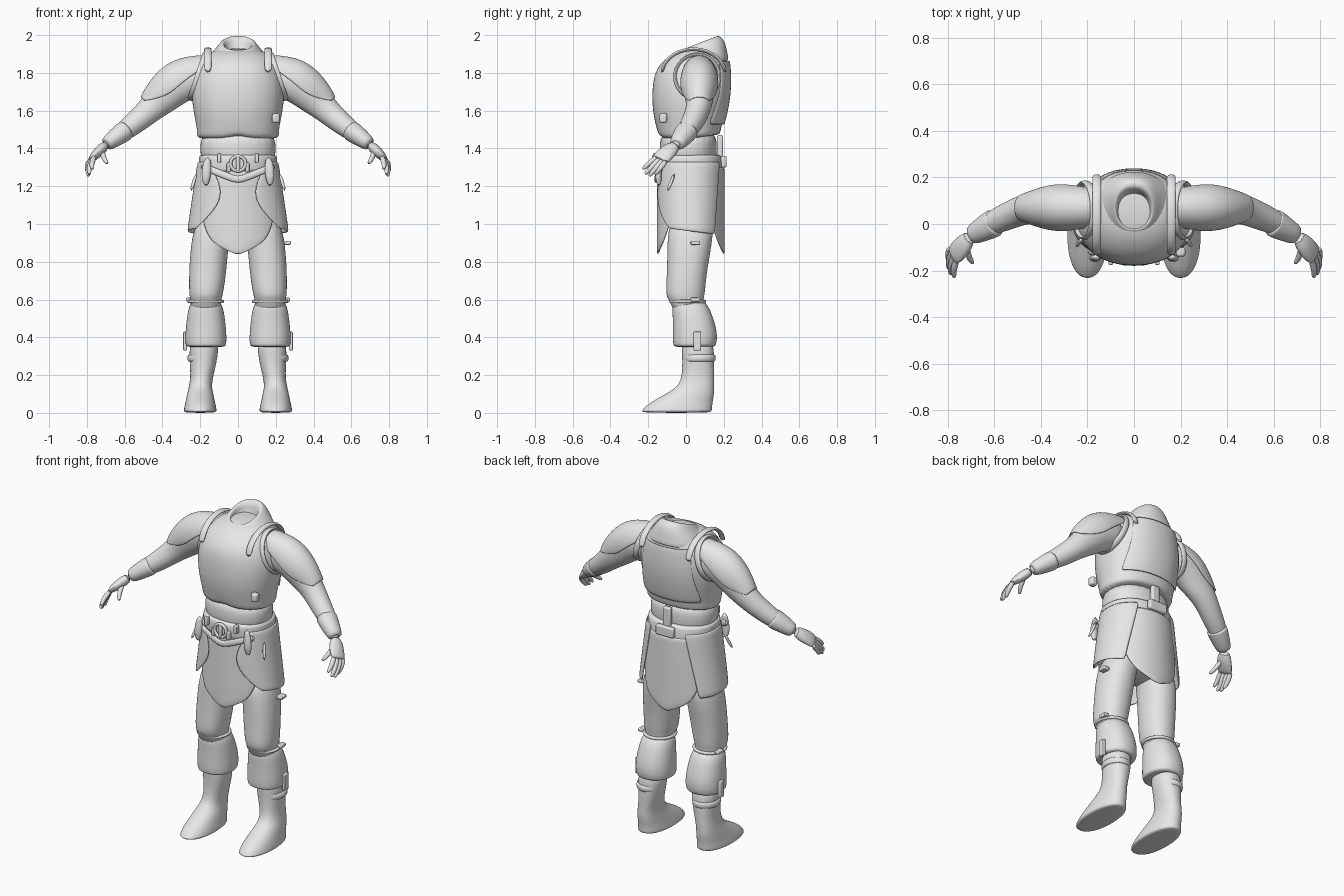
import bpy, bmesh
from math import sin, cos, asin, exp, pi, radians, degrees, copysign
from mathutils import Vector

if "Cube" in bpy.data.objects:
    bpy.data.objects.remove(bpy.data.objects["Cube"])

grey = bpy.data.materials.new("plain grey")
grey.use_nodes = True
grey.diffuse_color = (.8, .8, .8, 1)
grey.node_tree.nodes["Principled BSDF"].inputs["Base Color"].default_value = grey.diffuse_color
parts = []


def skin(name, rows, closed=True, caps=True, loop=False, thick=0, side=1, levels=1):
    """Join rows of points into a surface; side = -1 mirrors it."""
    bm = bmesh.new()
    verts = [[bm.verts.new((p[0] * side, p[1], p[2])) for p in row] for row in rows]
    count = len(rows[0])
    pairs = list(zip(verts, verts[1:]))
    if loop:
        pairs.append((verts[-1], verts[0]))
    for low, high in pairs:
        for j in range(count if closed else count - 1):
            k = (j + 1) % count
            bm.faces.new((low[j], low[k], high[k], high[j]))
    if closed and caps and not loop:
        bm.faces.new(verts[0])
        bm.faces.new(verts[-1])
    bmesh.ops.recalc_face_normals(bm, faces=bm.faces)
    mesh = bpy.data.meshes.new(name)
    bm.to_mesh(mesh)
    bm.free()
    mesh.materials.append(grey)
    ob = bpy.data.objects.new(name, mesh)
    bpy.context.collection.objects.link(ob)
    if thick:
        solid = ob.modifiers.new("thickness", "SOLIDIFY")
        solid.thickness, solid.offset = thick, 0
    if levels:
        subsurf = ob.modifiers.new("smooth", "SUBSURF")
        subsurf.levels = subsurf.render_levels = levels
    parts.append(ob)
    return ob


def power(value, roundness):
    return copysign(abs(value) ** (2 / roundness), value)


def angles(start, end, count):
    """Evenly spread angles; a full turn does not repeat its first one."""
    steps = count if end - start == 360 else count - 1
    return [radians(start + (end - start) * j / steps) for j in range(count)]


def ring(z, half, front, back, x=0, tilt=0, start=0, end=360):
    """Level cross-section, optionally leaning back or only part of a turn."""
    return z, half, front, back, x, tilt, start, end


def stack(name, rings, roundness=2.2, count=24, hem=None, levels=2, **options):
    """Surface through level rings; hem lifts the first one."""
    rows = []
    for z, half, front, back, x, tilt, start, end in rings:
        row = []
        for a in angles(start, end, count):
            px = x + half * power(cos(a), roundness)
            dy = (back - front) / 2 * power(sin(a), roundness)
            lift = hem(px, dy) if hem and not rows else 0
            row.append((px, (front + back) / 2 + dy, z + tilt * dy + lift))
        rows.append(row)
    full = rings[0][-1] - rings[0][-2] == 360
    return skin(name, rows, closed=full, levels=levels, **options)


def tube(name, knots, count=12, ref=(0, 1, 0), spreads=None, loop=False, **options):
    """Surface along knots of (place, radius along ref, other radius)."""
    rows, spots = [], [Vector(k[0]) for k in knots]
    last = len(spots) - 1
    for i, (place, wide, deep) in enumerate(knots):
        after = spots[(i + 1) % len(spots)] if loop else spots[min(i + 1, last)]
        before = spots[i - 1] if loop else spots[max(i - 1, 0)]
        along = (after - before).normalized()
        u = Vector(ref)
        u = (u - u.dot(along) * along).normalized()
        v = along.cross(u)
        turn = angles(90 - spreads[i], 90 + spreads[i], count) if spreads else angles(0, 360, count)
        rows.append([spots[i] + u * wide * cos(a) + v * deep * sin(a) for a in turn])
    return skin(name, rows, closed=not spreads, loop=loop, **options)


def hoop(name, middle, across, up, wide, deep, **options):
    """Closed band around middle; across and up are its two half axes."""
    axis_a, axis_b = Vector(across), Vector(up)
    knots = [(Vector(middle) + axis_a * cos(a) + axis_b * sin(a), wide, deep)
             for a in angles(0, 360, 20)]
    tube(name, knots, count=8, ref=axis_a.cross(axis_b), loop=True, **options)


def block(name, place, size, side=1):
    """Small box with softened edges."""
    corners = ((-1, -1), (1, -1), (1, 1), (-1, 1))
    x, y, z = place
    w, d, h = (length / 2 for length in size)
    rows = [[(x + i * w, y + j * d, z + k * h) for i, j in corners] for k in (-1, 1)]
    bevel = skin(name, rows, side=side, levels=0).modifiers.new("bevel", "BEVEL")
    bevel.width, bevel.segments = min(size) / 4, 2


def swell(knots, factor):
    return [(place, wide * factor, deep * factor) for place, wide, deep in knots]


# Torso armour
def arch(x, dy):
    return .03 * exp(-(x / .05) ** 2) if dy < 0 else dy * .2


stack("cuirass", [
    ring(z=1.44, half=.23, front=-.14, back=.18),
    ring(z=1.48, half=.21, front=-.15, back=.18),
    ring(z=1.6, half=.24, front=-.18, back=.21),
    ring(z=1.73, half=.25, front=-.18, back=.24),
    ring(z=1.83, half=.22, front=-.16, back=.23),
    ring(z=1.9, half=.17, front=-.08, back=.21),
    ring(z=1.93, half=.1, front=0, back=.17)], count=32, hem=arch)
stack("back_plate", [
    ring(z=1.52, half=.23, front=-.17, back=.2, start=30, end=150),
    ring(z=1.7, half=.25, front=-.18, back=.24, start=50, end=130),
    ring(z=1.87, half=.2, front=-.12, back=.23, start=40, end=140)], count=16, thick=.01)
stack("waist_padding", [
    ring(z=1.3, half=.2, front=-.14, back=.17),
    ring(z=1.4, half=.2, front=-.14, back=.16),
    ring(z=1.5, half=.2, front=-.14, back=.17)])
stack("neck_collar", [
    ring(z=1.82, half=.16, front=-.15, back=.21, tilt=.2),
    ring(z=1.83, half=.19, front=-.17, back=.23, tilt=.2),
    ring(z=1.87, half=.17, front=-.14, back=.22, tilt=.2),
    ring(z=1.92, half=.12, front=-.07, back=.21, tilt=.3),
    ring(z=1.96, half=.09, front=-.03, back=.18, tilt=.4),
    ring(z=1.96, half=.07, front=-.02, back=.14, tilt=.4),
    ring(z=1.84, half=.06, front=0, back=.12)])

# Hips, skirt and belt
stack("hips", [
    ring(z=.93, half=.14, front=-.06, back=.12),
    ring(z=1, half=.2, front=-.1, back=.16),
    ring(z=1.2, half=.21, front=-.13, back=.17),
    ring(z=1.35, half=.19, front=-.13, back=.16)])
for name, middle in (("front_flap", 270), ("back_flap", 90)):
    rings = []
    for step in range(10):
        drop = step / 9
        half = .21 + .04 * drop
        reach = degrees(asin((.19 * (1 - drop ** 4) ** .5 + .01) / half))
        rings.append(ring(1.3 - .46 * drop, half, -.15, .2, start=middle - reach, end=middle + reach))
    stack(name, rings, count=16, roundness=2, levels=1, thick=.01)
stack("belt", [
    ring(z=1.27, half=.2, front=-.15, back=.19),
    ring(z=1.28, half=.21, front=-.16, back=.2),
    ring(z=1.36, half=.21, front=-.16, back=.19),
    ring(z=1.37, half=.2, front=-.15, back=.18)])
hoop("belt_buckle", (0, -.17, 1.32), (.04, 0, 0), (0, 0, .04), .01, .01)
block("buckle_pin", (0, -.17, 1.32), (.02, .02, .08))
sag = [step / 20 for step in range(-4, 5)]
tube("sagging_belt", [((x, x * x - .16, 1.23 + abs(x) * .4), .01, .02) for x in sag], count=8)
block("back_strap", (0, .18, 1.4), (.05, .03, .14))
block("back_pouch", (0, .2, 1.33), (.12, .03, .06))
block("chest_clasp", (.2, -.12, 1.56), (.04, .04, .05))
block("thigh_strap_end", (.26, .05, .9), (.04, .05, .02))

for side, word in ((1, "left_"), (-1, "right_")):
    # Hip plate and hanging kit
    rings = []
    for step in range(8):
        drop = step / 7
        rings.append(ring(1.33 - .37 * drop, .21 + .055 * drop, -.16, .2, tilt=-.13 * drop ** 4,
                          start=-45 - 30 * sin(pi * drop) + 10 * drop, end=60 - 15 * drop))
    stack(word + "hip_plate", rings, count=16, levels=1, thick=.01, side=side)
    tube(word + "hanging_pouch", [
        ((.16, -.14, 1.36), .01, .02), ((.17, -.15, 1.25), .02, .03),
        ((.17, -.14, 1.2), .01, .01)], side=side)
    tube(word + "belt_peg", [((.22, -.06, 1.27), .01, .01), ((.25, -.1, 1.17), .01, .01)], side=side)
    for x in (.05, .1):
        block(word + "belt_loop", (x, -.16, 1.25 + x), (.02, .03, .05), side)

    # Leg
    stack(word + "thigh", [
        ring(z=1.04, half=.1, front=-.09, back=.15, x=.12),
        ring(z=.9, half=.1, front=-.1, back=.14, x=.15),
        ring(z=.75, half=.1, front=-.1, back=.11, x=.16),
        ring(z=.62, half=.09, front=-.11, back=.1, x=.17),
        ring(z=.6, half=.08, front=-.09, back=.09, x=.17),
        ring(z=.5, half=.08, front=-.05, back=.1, x=.17)], side=side)
    stack(word + "knee_guard", [
        ring(z=.61, half=.08, front=-.08, back=.1, x=.17),
        ring(z=.52, half=.1, front=-.07, back=.14, x=.17),
        ring(z=.42, half=.11, front=-.07, back=.17, x=.17),
        ring(z=.35, half=.11, front=-.07, back=.16, x=.17),
        ring(z=.35, half=.09, front=-.05, back=.14, x=.17)], side=side)
    hoop(word + "knee_band", (.17, .01, .59), (.09, 0, 0), (0, .09, 0), .01, .01, side=side)
    block(word + "knee_strap_end", (.26, .05, .6), (.03, .05, .02), side)
    block(word + "knee_buckle", (.28, .06, .38), (.02, .04, .1), side)

    # Boot
    stack(word + "boot", [
        ring(z=.39, half=.07, front=-.03, back=.14, x=.18),
        ring(z=.32, half=.08, front=-.02, back=.15, x=.18),
        ring(z=.2, half=.06, front=-.02, back=.15, x=.19),
        ring(z=.14, half=.06, front=-.04, back=.15, x=.2),
        ring(z=.1, half=.07, front=-.11, back=.15, x=.2),
        ring(z=.05, half=.08, front=-.2, back=.14, x=.2),
        ring(z=.01, half=.09, front=-.24, back=.14, x=.2),
        ring(z=0, half=.08, front=-.23, back=.13, x=.2)], side=side)
    hoop(word + "boot_cuff", (.19, .07, .29), (.07, 0, 0), (0, .08, 0), .02, .01, side=side)

    # Arm
    arm = [((.16, .07, 1.78), .08, .1), ((.3, .07, 1.76), .09, .11), ((.38, .07, 1.69), .08, .1),
           ((.46, .07, 1.61), .065, .07), ((.55, .03, 1.53), .06, .06),
           ((.62, 0, 1.48), .05, .05), ((.71, -.06, 1.41), .03, .03)]
    tube(word + "arm", arm, count=20, levels=2, side=side)
    tube(word + "shoulder_guard", swell(arm[:4], 1.14), spreads=(60, 95, 100, 45),
         levels=2, thick=.01, side=side)
    cuff, wrist = Vector((.59, .01, 1.5)), Vector((.7, -.05, 1.42))
    tube(word + "bracer", [(cuff.lerp(wrist, f), r, r * .9) for f, r in (
        (0, .05), (.05, .065), (.5, .055), (.9, .045), (1, .035))], count=20, side=side)
    hoop(word + "armhole_trim", (.21, .06, 1.78), (0, .12, 0), (-.04, 0, .12), .02, .01, side=side)
    tube(word + "shoulder_strap", [
        ((.16, .04 - .17 * cos(a), 1.8 + .13 * sin(a)), .02, .01) for a in angles(0, 180, 8)],
        ref=(1, 0, 0), side=side)

    # Hand
    tube(word + "palm", [
        ((.7, -.05, 1.42), .035, .03), ((.74, -.1, 1.38), .05, .03),
        ((.77, -.13, 1.35), .05, .02), ((.78, -.14, 1.34), .04, .01)], side=side)
    digits = [("thumb", Vector((.72, -.09, 1.39)), Vector((.69, -.17, 1.32)))]
    for step, finger in enumerate(("index", "middle", "ring", "little")):
        across = step / 3
        curl = Vector((.01, -.01, -.02)) * sin(pi * across)
        digits.append((finger, Vector((.76, -.15, 1.36)).lerp((.79, -.1, 1.34), across),
                       Vector((.77, -.23, 1.29)).lerp((.79, -.165, 1.26), across) + curl))
    for finger, base, tip in digits:
        tube(word + finger + "_finger", [
            (base.lerp(tip, f) + Vector((.01 * sin(pi * f), 0, 0)), r, r)
            for f, r in ((0, .016), (.6, .014), (.9, .011), (1, .006))], side=side)

# Smooth shading with crisp edges
bpy.ops.object.select_all(action="DESELECT")
for ob in parts:
    ob.select_set(True)
bpy.context.view_layer.objects.active = parts[0]
bpy.ops.object.shade_smooth_by_angle(angle=radians(50))
